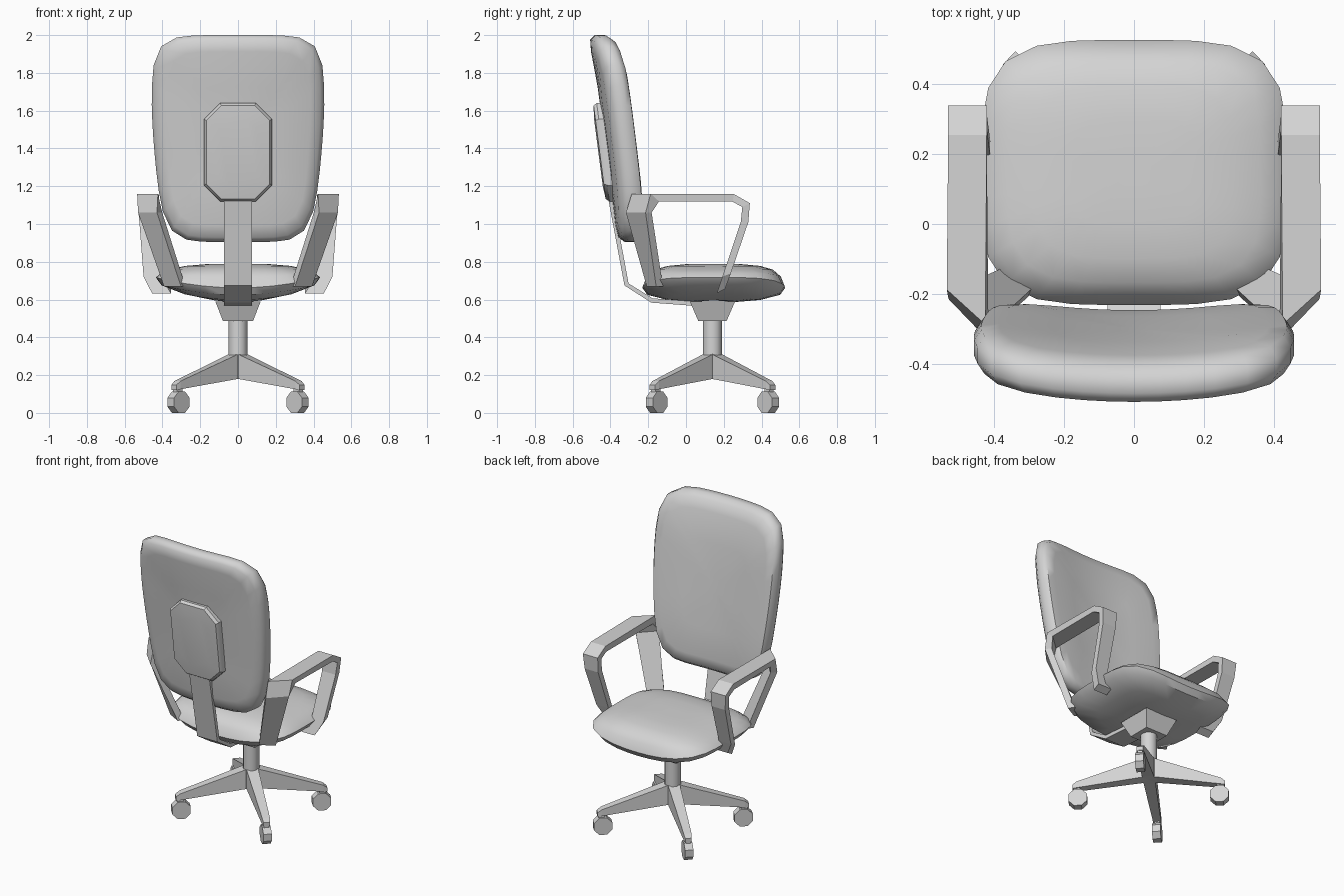
import bpy, bmesh, math
from mathutils import Vector, Matrix

if "Cube" in bpy.data.objects:
    bpy.data.objects.remove(bpy.data.objects["Cube"])

grey = bpy.data.materials.new("light grey")
grey.diffuse_color = (0.66, 0.66, 0.66, 1)
grey.use_nodes = True
grey.node_tree.nodes["Principled BSDF"].inputs["Base Color"].default_value = grey.diffuse_color
CY = 0.14  # y of the swivel axis


def finish(name, bm, smooth=None):
    bmesh.ops.recalc_face_normals(bm, faces=bm.faces)
    me = bpy.data.meshes.new(name)
    bm.to_mesh(me)
    bm.free()
    me.materials.append(grey)
    ob = bpy.data.objects.new(name, me)
    bpy.context.collection.objects.link(ob)
    if smooth:
        bpy.ops.object.select_all(action='DESELECT')
        ob.select_set(True)
        bpy.context.view_layer.objects.active = ob
        bpy.ops.object.shade_smooth_by_angle(angle=math.radians(smooth))
    return ob


def loft(name, rings, smooth=None):
    """Skin closed rings of equal point count and cap both ends."""
    bm = bmesh.new()
    vs = [[bm.verts.new(p) for p in r] for r in rings]
    n = len(vs[0])
    for a, b in zip(vs, vs[1:]):
        for i in range(n):
            j = (i + 1) % n
            bm.faces.new((a[i], a[j], b[j], b[i]))
    bm.faces.new(vs[0])
    bm.faces.new(vs[-1])
    return finish(name, bm, smooth)


def rounded(p, n=32):
    """Unit rounded-square outline."""
    out = []
    for i in range(n):
        a = 2 * math.pi * i / n
        c, s = math.cos(a), math.sin(a)
        r = (abs(c) ** p + abs(s) ** p) ** (-1 / p)
        out.append((c * r, s * r))
    return out


def lerp(table, v):
    for (a, ya), (b, yb) in zip(table, table[1:]):
        if v <= b:
            return ya + (yb - ya) * (v - a) / (b - a)
    return table[-1][1]


def rect(x, y, z):
    return [(x, CY + y, z), (-x, CY + y, z), (-x, CY - y, z), (x, CY - y, z)]


# Seat cushion: sides of the rim sweep upward
rings = []
for s, z, lift in [(.1, .787, 0), (.4, .787, 0), (.65, .778, 0), (.83, .758, 0), (.94, .72, .02),
                   (1, .662, .055), (.93, .625, .05), (.65, .598, .03), (.3, .587, .01)]:
    rings.append([(.435 * s * x, .147 + .378 * s * y, z + lift * x ** 2)
                  for x, y in rounded(4)])
loft("seat", rings, 40)

# Backrest cushion: tilted, tapering downward, sides wrapping forward
MID = [(.9, -.30), (1.23, -.335), (1.55, -.378), (1.8, -.412), (2.0, -.458)]
rings = []
for s, t in [(.1, -.066), (.5, -.066), (.84, -.065), (.955, -.055), (1, -.025),
             (1, .02), (.955, .052), (.84, .064), (.5, .066), (.1, .066)]:
    ring = []
    for x, v in rounded(6, 40):
        z = 1.4525 + .5475 * s * v
        w = .457 - .075 * (max(0, 1.65 - z) / .75) ** 1.6
        px = w * s * x
        ring.append((px, lerp(MID, z) + .05 * (px / .45) ** 2 + t, z))
    rings.append(ring)
loft("backrest", rings, 50)

# Octagonal pad behind the backrest
rings = []
for k, d in [(0, .06), (0, -.012), (.012, -.03), (.08, -.037)]:
    hx, hz, c = .18 - k, .26 - k, .085 - k * .4
    pts = [(hx, hz - c), (hx - c, hz), (c - hx, hz), (-hx, hz - c),
           (-hx, c - hz), (c - hx, -hz), (hx - c, -hz), (hx, c - hz)]
    rings.append([(x, -.427 - .13 * z + d, 1.38 + z) for x, z in pts])
loft("back_pad", rings, 35)

# Flat strap from the pad down and under the seat
PATH = [(-.415, 1.22, 1, .1), (-.393, 1.1, 1, .15), (-.315, .68, .9, .45),
        (-.18, .595, .3, .95), (.16, .57, 0, 1)]
loft("back_strap", [[(x, y + d * ny, z + d * nz) for x, d in
                     ((-.075, -.012), (.075, -.012), (.075, .012), (-.075, .012))]
                    for y, z, ny, nz in PATH])

# Armrest loops: centre, half width and half thickness at each bend
ARM = [((.335, -.165, .67), (.045, .025, 0), (-.012, .018, 0)),
       ((.465, -.25, 1.06), (.05, .052, 0), (-.014, .016, 0)),
       ((.475, -.215, 1.14), (.055, .05, 0), (-.004, .022, -.02)),
       ((.475, .25, 1.138), (.055, 0, 0), (0, -.004, -.02)),
       ((.475, .318, 1.1), (.055, 0, 0), (0, -.02, -.01)),
       ((.472, .31, 1.01), (.05, 0, 0), (0, -.02, 0)),
       ((.455, .215, .73), (.045, 0, 0), (0, -.022, -.008)),
       ((.405, .185, .645), (.05, 0, 0), (0, -.022, -.012))]
for side, label in ((1, "right"), (-1, "left")):
    rings = []
    for c, w, t in ARM:
        c, w, t = Vector(c), Vector(w), Vector(t)
        rings.append([((p.x * side), p.y, p.z)
                      for p in (c + w + t, c - w + t, c - w - t, c + w - t)])
    loft(label + "_armrest", rings)

# Flared mount under the seat
loft("seat_mount", [rect(.08, .075, .487), rect(.12, .12, .59)])

# Gas column
bm = bmesh.new()
bmesh.ops.create_cone(bm, cap_ends=True, segments=12, radius1=.051, radius2=.051, depth=.33,
                      matrix=Matrix.Translation((0, CY, .345)))
finish("column", bm, 40)

# Four diagonal legs with casters
for sx in (-1, 1):
    for sy in (-1, 1):
        ang = math.atan2(sy * .3, sx * .32)
        label = ("front" if sy < 0 else "back") + ("_right" if sx > 0 else "_left")
        place = Matrix.Translation((0, CY, 0)) @ Matrix.Rotation(ang, 4, 'Z')
        rings = [[place @ Vector(p) for p in ((r, -w, lo), (r, w, lo), (r, w, hi), (r, -w, hi))]
                 for r, w, lo, hi in [(0, .036, .18, .325), (.05, .036, .178, .305),
                                      (.44, .024, .125, .168), (.465, .02, .122, .148)]]
        loft(label + "_leg", rings)

        # caster stem and eight-sided wheel
        bm = bmesh.new()
        bmesh.ops.create_cube(bm, size=1, matrix=place @ Matrix.Translation((.438, 0, .115))
                              @ Matrix.Diagonal((.04, .03, .06, 1)))
        finish(label + "_caster_stem", bm)
        bm = bmesh.new()
        bmesh.ops.create_cone(bm, cap_ends=True, segments=8, radius1=.061, radius2=.061, depth=.052,
                              matrix=place @ Matrix.Translation((.432, 0, .0565))
                              @ Matrix.Rotation(math.pi / 2, 4, 'X')
                              @ Matrix.Rotation(math.pi / 8, 4, 'Z'))
        finish(label + "_caster", bm)
